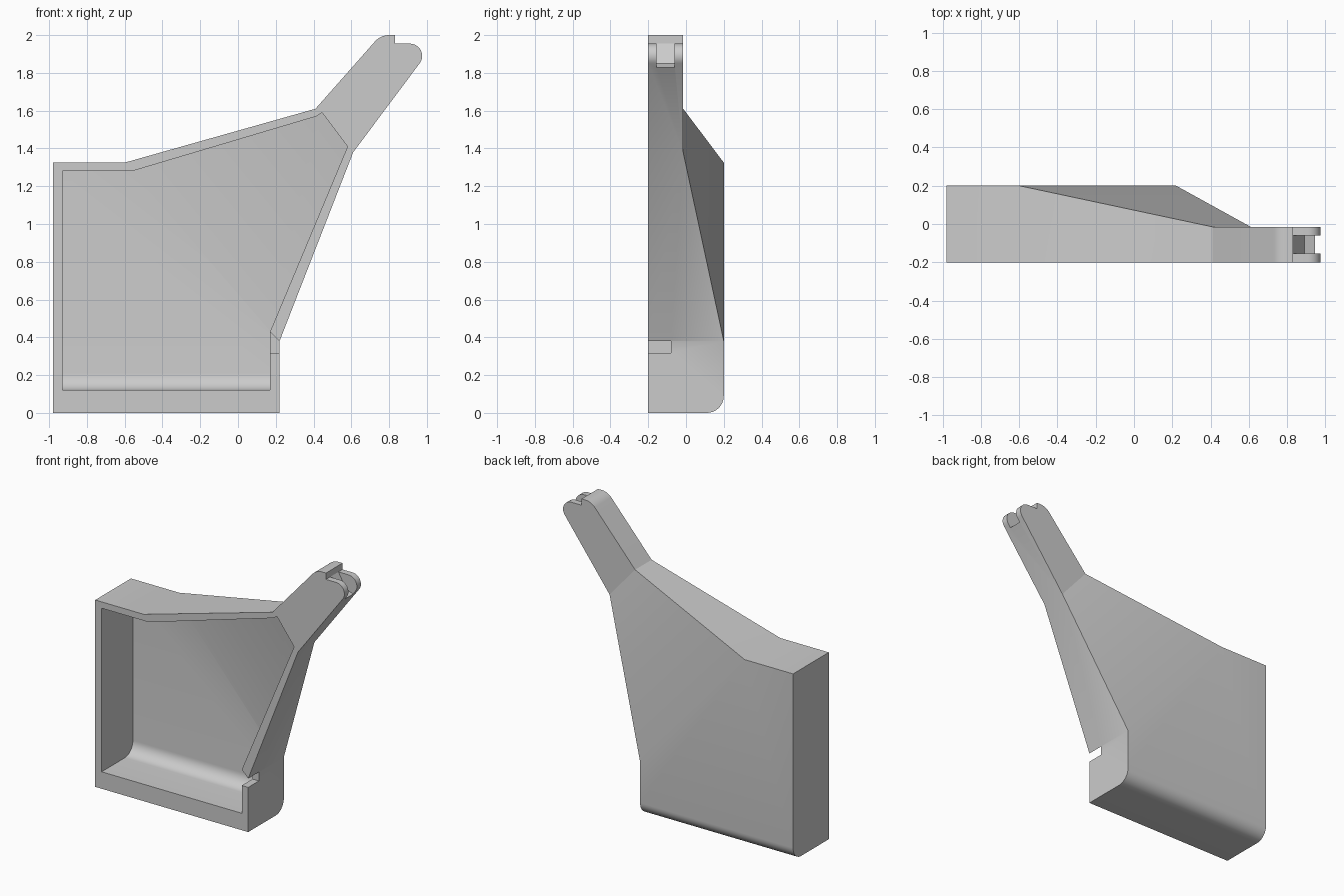
import bpy, bmesh
from math import sin, cos, radians
from mathutils import Vector

cube = bpy.data.objects.get("Cube")
if cube:
    bpy.data.objects.remove(cube, do_unlink=True)

grey = bpy.data.materials.new("plain grey")
grey.use_nodes = True
grey.diffuse_color = (0.6, 0.6, 0.6, 1)
grey.node_tree.nodes["Principled BSDF"].inputs["Base Color"].default_value = (0.6, 0.6, 0.6, 1)


def arc(cx, cz, r, start, end, steps=10):
    angles = [radians(start + (end - start) * i / steps) for i in range(steps + 1)]
    return [(cx + r * cos(a), cz + r * sin(a)) for a in angles]


def prism(name, outline, y0, y1, round_back=0, slope=None):
    """Extrude an x-z outline along y; round its lower back edge; slice its back by a plane."""
    bm = bmesh.new()
    face = bm.faces.new([bm.verts.new((x, y0, z)) for x, z in outline])
    ext = bmesh.ops.extrude_face_region(bm, geom=[face])["geom"]
    bmesh.ops.translate(bm, vec=(0, y1 - y0, 0), verts=[v for v in ext if isinstance(v, bmesh.types.BMVert)])
    if round_back:
        low = min(z for x, z in outline)
        edges = [e for e in bm.edges if all(v.co.z < low + 1e-4 and v.co.y > y1 - 1e-4 for v in e.verts)]
        bmesh.ops.bevel(bm, geom=edges, offset=round_back, segments=10, profile=0.5, affect='EDGES')
    if slope:
        a, b, c = map(Vector, slope)
        normal = (b - a).cross(c - a).normalized()
        if normal.y < 0:
            normal.negate()
        geom = bm.verts[:] + bm.edges[:] + bm.faces[:]
        bmesh.ops.bisect_plane(bm, geom=geom, dist=1e-4, plane_co=a, plane_no=normal, clear_outer=True)
        bmesh.ops.holes_fill(bm, edges=[e for e in bm.edges if e.is_boundary], sides=0)
    bmesh.ops.recalc_face_normals(bm, faces=bm.faces[:])
    mesh = bpy.data.meshes.new(name)
    bm.to_mesh(mesh)
    bm.free()
    mesh.materials.append(grey)
    obj = bpy.data.objects.new(name, mesh)
    bpy.context.collection.objects.link(obj)
    return obj


def combine(target, other, operation):
    mod = target.modifiers.new(operation.lower(), 'BOOLEAN')
    mod.operation, mod.object, mod.solver = operation, other, 'EXACT'
    bpy.context.view_layer.objects.active = target
    bpy.ops.object.modifier_apply(modifier=mod.name)
    bpy.data.objects.remove(other, do_unlink=True)


FRONT, BACK, ARM_BACK, WALL = -0.2, 0.2, -0.015, 0.05

# Funnel-shaped body with a sloping back
body = prism("hollow_housing",
             [(-0.98, 0), (0.22, 0), (0.22, 0.38), (0.61, 1.38), (0.41, 1.61), (-0.6, 1.325), (-0.98, 1.325)],
             FRONT, BACK, 0.09,
             [(-0.6, BACK, 1.325), (0.22, BACK, 0.38), (0.61, ARM_BACK, 1.38)])

# Solid arm with a stepped, rounded tip
tip = arc(0.91, 1.89, 0.065, -37, 90) + [(0.83, 1.955), (0.83, 2.0)] + arc(0.8, 1.9, 0.1, 90, 138)
arm = prism("arm", [(0.61, 1.38)] + tip + [(0.41, 1.61)], FRONT, ARM_BACK)

# Slot that splits the arm tip into two prongs
slot = prism("tip_slot", [(0.83, 1.955), (0.89, 1.85), (0.945, 1.828), (1.1, 1.75), (1.1, 1.98), (0.83, 1.98)],
             -0.155, -0.06)
combine(arm, slot, 'DIFFERENCE')
combine(body, arm, 'UNION')

# Open cavity following the outer shape
cavity = prism("cavity",
               [(-0.93, 0.12), (0.17, 0.12), (0.17, 0.43), (0.58, 1.41), (0.445, 1.59), (0.415, 1.57),
                (-0.56, 1.28), (-0.93, 1.28)],
               FRONT - 0.1, BACK - WALL, 0.09,
               [(-0.56, BACK - WALL, 1.28), (0.17, BACK - WALL, 0.435), (0.58, ARM_BACK - WALL, 1.41)])
combine(body, cavity, 'DIFFERENCE')

# Notch through the side wall
notch = prism("side_notch", [(0.15, 0.317), (0.24, 0.317), (0.24, 0.36), (0.15, 0.45)], FRONT - 0.1, -0.08)
combine(body, notch, 'DIFFERENCE')

bpy.ops.object.select_all(action='DESELECT')
body.select_set(True)
bpy.context.view_layer.objects.active = body
bpy.ops.object.shade_smooth_by_angle(angle=radians(25))
